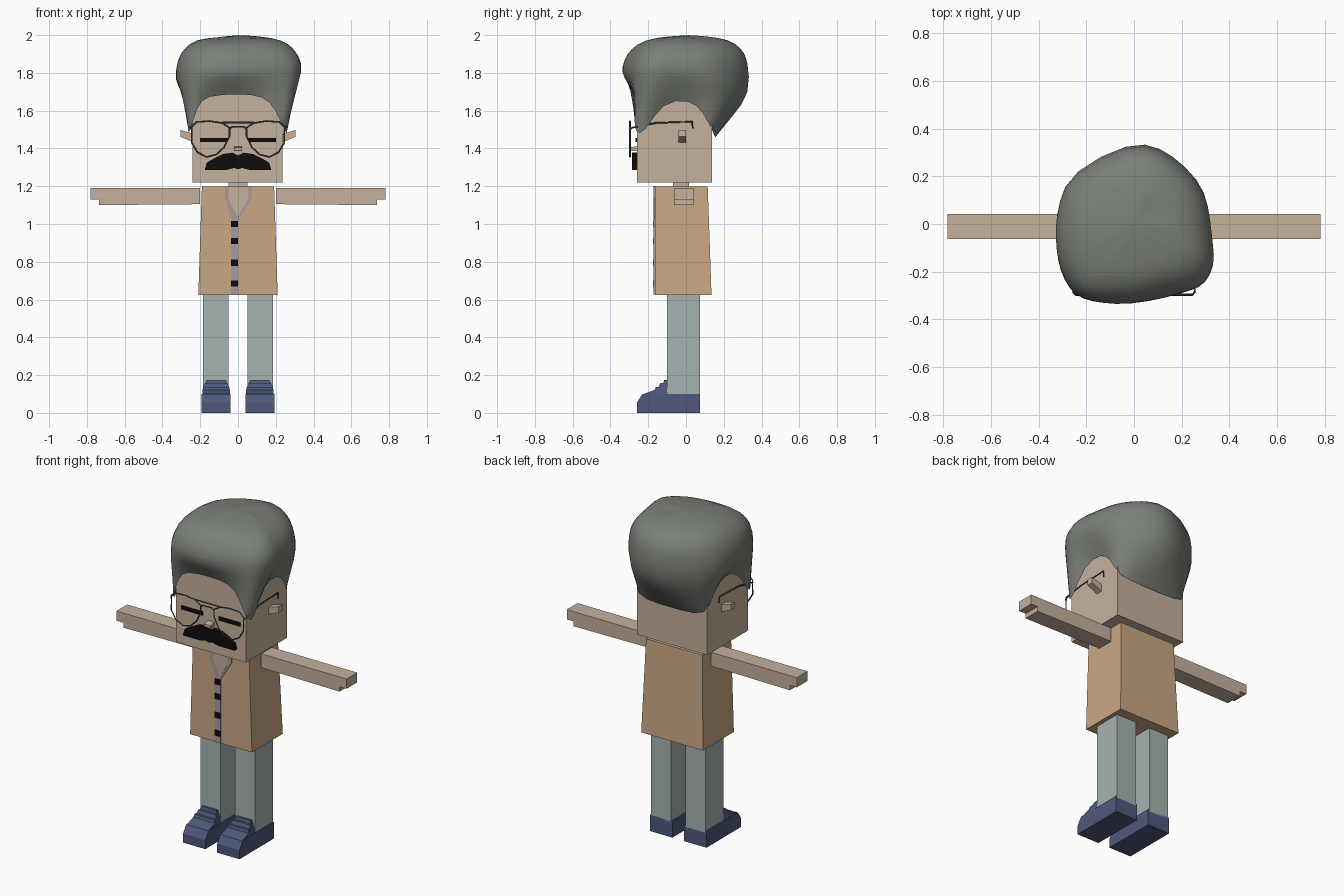
import bpy, bmesh, random
from mathutils import Vector

random.seed(4)
cube = bpy.data.objects.get("Cube")
if cube:
    bpy.data.objects.remove(cube, do_unlink=True)


def material(name, r, g, b):
    m = bpy.data.materials.new(name)
    m.use_nodes = True
    m.diffuse_color = (r, g, b, 1)
    m.node_tree.nodes["Principled BSDF"].inputs["Base Color"].default_value = (r, g, b, 1)
    return m


SKIN = material("skin", .56, .44, .335)
COAT = material("tan_coat", .59, .39, .235)
TROUSER = material("grey_green_trousers", .38, .45, .44)
SHOE = material("navy_shoes", .077, .098, .2)
HAIR = material("grey_hair", .2, .215, .19)
SHIRT = material("lilac_shirt", .38, .33, .34)
BLACK = material("black", .004, .004, .004)
FRAME = material("glasses_metal", .07, .08, .085)


def finish(name, bm, mat):
    bmesh.ops.recalc_face_normals(bm, faces=bm.faces)
    mesh = bpy.data.meshes.new(name)
    bm.to_mesh(mesh)
    bm.free()
    mesh.materials.append(mat)
    ob = bpy.data.objects.new(name, mesh)
    bpy.context.collection.objects.link(ob)
    return ob


def box(name, mat, x, y, z):
    """Box from (min, max) pairs."""
    bm = bmesh.new()
    bmesh.ops.create_cube(bm, size=1)
    for v in bm.verts:
        v.co = [r[0] if c < 0 else r[1] for c, r in zip(v.co, (x, y, z))]
    return finish(name, bm, mat)


def prism(name, mat, pts, axis, lo, hi):
    """Extrude a 2D outline along axis 'x' (points y,z) or 'y' (points x,z)."""
    bm = bmesh.new()
    place = (lambda a, b, d: (d, a, b)) if axis == 'x' else (lambda a, b, d: (a, d, b))
    f = bm.faces.new([bm.verts.new(place(a, b, lo)) for a, b in pts])
    ext = bmesh.ops.extrude_face_region(bm, geom=[f])
    for v in ext["geom"]:
        if isinstance(v, bmesh.types.BMVert):
            v.co["xyz".index(axis)] = hi
    return finish(name, bm, mat)


def wire(name, pts, closed=False):
    cu = bpy.data.curves.new(name, 'CURVE')
    cu.dimensions = '3D'
    cu.bevel_depth = .0045
    cu.bevel_resolution = 0
    cu.use_fill_caps = True
    sp = cu.splines.new('POLY')
    sp.points.add(len(pts) - 1)
    for p, co in zip(sp.points, pts):
        p.co = (*co, 1)
    sp.use_cyclic_u = closed
    cu.materials.append(FRAME)
    ob = bpy.data.objects.new(name, cu)
    bpy.context.collection.objects.link(ob)


def span(s, a, b):
    return tuple(sorted((s * a, s * b)))


# Head, neck and nose
box("head", SKIN, (-.24, .235), (-.26, .138), (1.22, 1.74))
box("neck", SKIN, (-.05, .05), (-.07, .015), (1.12, 1.24))
prism("nose", SKIN, [(-.255, 1.412), (-.3, 1.405), (-.3, 1.388), (-.255, 1.385)], 'x', -.022, .022)

# Coat, slightly flared towards the hem
coat = box("coat", COAT, (-.21, .21), (-.165, .135), (.625, 1.198))
for v in coat.data.vertices:
    if v.co.z > 1:
        v.co.x *= .91
        v.co.y = min(v.co.y, .115)

# Shirt placket, collar, open neck and buttons as thin plates
box("shirt_strip", SHIRT, (-.036, 0), (-.171, -.164), (.626, 1.04))
prism("collar", SHIRT, [(-.07, 1.199), (-.07, 1.14), (-.036, 1.03), (0, 1.02), (.075, 1.14), (.075, 1.199)],
      'y', -.171, -.164)
prism("open_neck", SKIN, [(-.05, 1.2), (-.05, 1.13), (0, 1.04), (.052, 1.13), (.052, 1.2)],
      'y', -.173, -.164)
for i, z in enumerate((1.0, .91, .795, .685)):
    box(f"button_{i + 1}", BLACK, (-.036, 0), (-.176, -.168), (z - .017, z + .017))

# Moustache
half = [(.03, 1.378), (.08, 1.37), (.13, 1.345), (.165, 1.325), (.176, 1.287), (.06, 1.287), (.02, 1.297)]
prism("moustache", BLACK, [(0, 1.362)] + half + [(0, 1.29)] + [(-x, z) for x, z in reversed(half)],
      'y', -.285, -.255)

LENS = [(.245, 1.515), (.22, 1.54), (.15, 1.545), (.085, 1.535), (.045, 1.51), (.045, 1.465),
        (.075, 1.405), (.115, 1.368), (.165, 1.355), (.215, 1.38), (.245, 1.43)]
SOLE = [(.075, 0), (-.26, 0), (-.26, .055), (-.23, .1), (.075, .1)]
UPPER = [(-.23, .098), (-.165, .122), (-.16, .138), (-.145, .138), (-.135, .158), (-.12, .158),
         (-.115, .174), (-.1, .174), (-.098, .098)]

for s, side in ((1, "left"), (-1, "right")):
    # Closed eye and ear
    box(f"{side}_eye", BLACK, span(s, .055, .2), (-.268, -.255), (1.434, 1.456))
    ear = box(f"{side}_ear", SKIN, span(s, .23, .305), (-.04, 0), (1.43, 1.475))
    for v in ear.data.vertices:
        if abs(v.co.x) > .25:
            v.co.z = 1.498 if v.co.z > 1.45 else 1.462

    # Arm with a stepped finger end
    prism(f"{side}_arm", SKIN, [(s * x, z) for x, z in ((.2, 1.19), (.782, 1.19), (.782, 1.13),
          (.735, 1.13), (.735, 1.1), (.2, 1.105))], 'y', -.063, .041)

    # Leg and shoe
    box(f"{side}_leg", TROUSER, span(s, .049, .185), (-.1, .075), (.09, .66))
    prism(f"{side}_shoe", SHOE, SOLE, 'x', *span(s, .04, .192))
    upper = prism(f"{side}_shoe_upper", SHOE, UPPER, 'x', *span(s, .043, .188))
    for v in upper.data.vertices:
        v.co.x += (s * .116 - v.co.x) * max(0, v.co.z - .13) * 7

    # Glasses lens rim and temple
    wire(f"{side}_lens_rim", [(s * x, -.297, z) for x, z in LENS], True)
    wire(f"{side}_temple", [(s * x, y, z) for x, y, z in ((.245, -.297, 1.5), (.255, -.285, 1.51),
         (.25, -.16, 1.535), (.25, .033, 1.542), (.25, .035, 1.505))])

wire("glasses_top_bar", [(-.085, -.297, 1.537), (.085, -.297, 1.537)])
wire("glasses_bridge", [(-.045, -.297, 1.505), (-.03, -.297, 1.515), (.03, -.297, 1.515), (.045, -.297, 1.505)])

# Hair: columns of (hairline point, bulge point) running round the head
COLUMNS = [
    ((0, -.27, 1.69), (-.025, -.345, 1.8)), ((.14, -.27, 1.68), (.14, -.31, 1.8)),
    ((.2, -.272, 1.61), (.25, -.275, 1.81)), ((.256, -.275, 1.47), (.3, -.25, 1.83)),
    ((.262, -.215, 1.48), (.345, -.17, 1.83)), ((.256, -.13, 1.65), (.335, -.09, 1.81)),
    ((.252, .02, 1.66), (.325, .01, 1.8)), ((.25, .09, 1.6), (.305, .14, 1.78)),
    ((.245, .155, 1.46), (.22, .245, 1.72)), ((.08, .155, 1.46), (.11, .33, 1.69)),
    ((-.08, .155, 1.46), (-.01, .355, 1.68)), ((-.25, .155, 1.46), (-.27, .225, 1.73)),
    ((-.255, .09, 1.6), (-.32, .09, 1.75)), ((-.258, .02, 1.66), (-.335, -.02, 1.75)),
    ((-.26, -.13, 1.65), (-.33, -.1, 1.76)), ((-.266, -.215, 1.48), (-.315, -.19, 1.77)),
    ((-.26, -.275, 1.47), (-.27, -.275, 1.79)), ((-.215, -.272, 1.63), (-.215, -.32, 1.8)),
    ((-.17, -.27, 1.68), (-.13, -.335, 1.8))]
bm = bmesh.new()
rows = []
for rim, bulge in COLUMNS:
    r, b = Vector(rim), Vector(bulge)
    col = [r, r.lerp(b, .5), b * 1.015]
    col[2].z = b.z
    for k, z in ((.97, 1.87), (.87, 1.93), (.67, 1.975), (.34, 1.99)):
        col.append(Vector((b.x * k, b.y * k, z + random.uniform(-.008, .008))))
    rows.append([bm.verts.new(p) for p in col])
crown = bm.verts.new((0, .02, 2.002))
for a, b in zip(rows, rows[1:] + rows[:1]):
    for i in range(len(a) - 1):
        bm.faces.new((a[i], b[i], b[i + 1], a[i + 1]))
    bm.faces.new((a[-1], b[-1], crown))
hair = finish("hair", bm, HAIR)
sub = hair.modifiers.new("smooth_shape", 'SUBSURF')
sub.levels = sub.render_levels = 1
for p in hair.data.polygons:
    p.use_smooth = True
